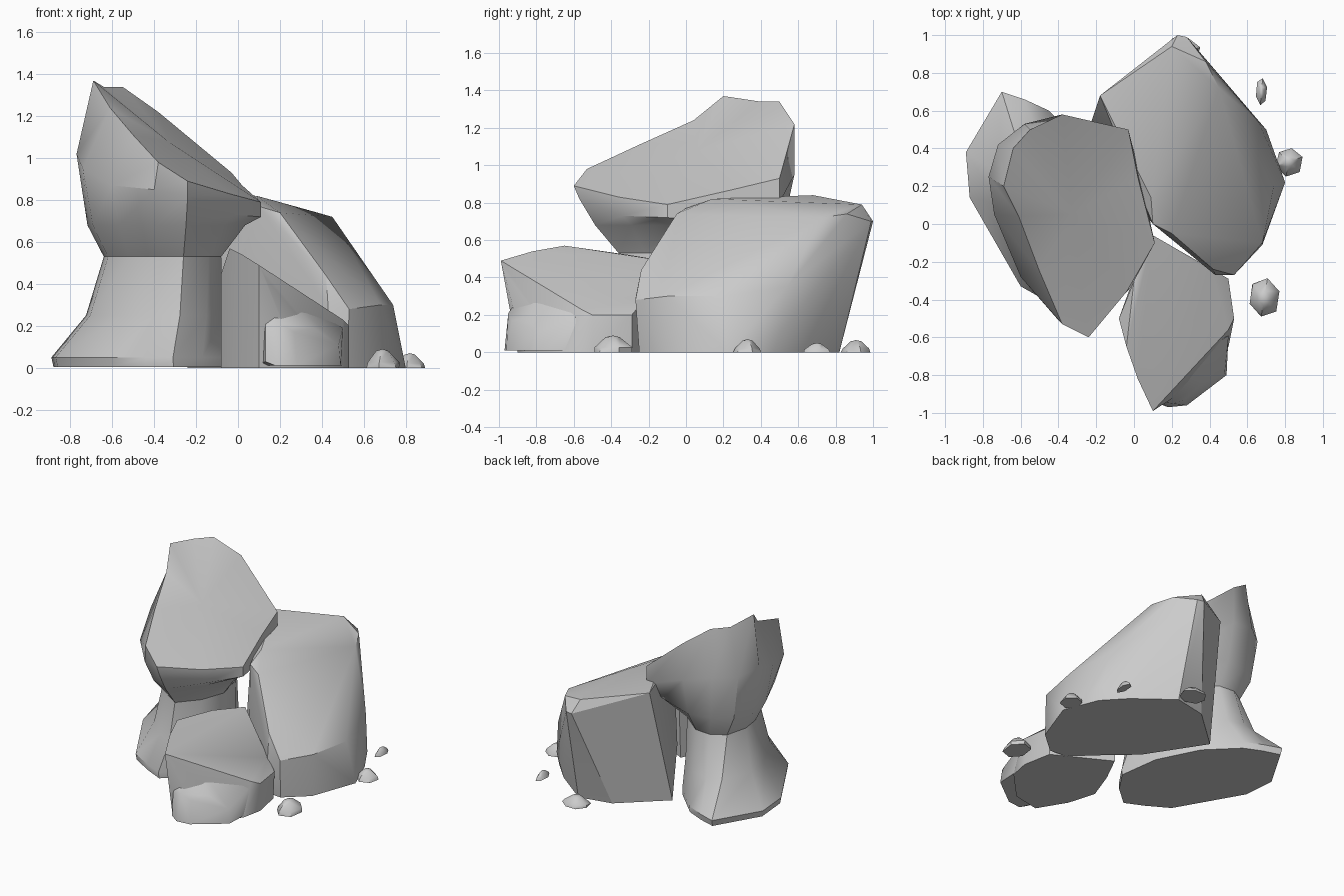
import bpy, bmesh, math, random
from mathutils import Vector

if "Cube" in bpy.data.objects:
    bpy.data.objects.remove(bpy.data.objects["Cube"])

random.seed(4)
stone = bpy.data.materials.new("grey stone")
stone.diffuse_color = (0.6, 0.6, 0.6, 1)
stone.use_nodes = True
stone.node_tree.nodes["Principled BSDF"].inputs["Base Color"].default_value = stone.diffuse_color


def finish(name, bm, angle=30):
    bmesh.ops.recalc_face_normals(bm, faces=bm.faces)
    mesh = bpy.data.meshes.new(name)
    bm.to_mesh(mesh)
    bm.free()
    mesh.materials.append(stone)
    ob = bpy.data.objects.new(name, mesh)
    bpy.context.collection.objects.link(ob)
    bpy.ops.object.select_all(action='DESELECT')
    ob.select_set(True)
    bpy.context.view_layer.objects.active = ob
    bpy.ops.object.shade_smooth_by_angle(angle=math.radians(angle))
    return ob


def hull_rock(name, points, angle=30):
    """Faceted rock wrapped around its corner points."""
    bm = bmesh.new()
    for p in points:
        bm.verts.new(p)
    bmesh.ops.convex_hull(bm, input=bm.verts)
    loose = [v for v in bm.verts if not v.link_faces]
    bmesh.ops.delete(bm, geom=loose, context='VERTS')
    bmesh.ops.dissolve_limit(bm, angle_limit=math.radians(3),
                             verts=bm.verts, edges=bm.edges)
    return finish(name, bm, angle)


def loft_rock(name, rings):
    """Rock skinned through matching rings, bottom to top."""
    bm = bmesh.new()
    rows = [[bm.verts.new(p) for p in ring] for ring in rings]
    n = len(rows[0])
    for low, high in zip(rows, rows[1:]):
        for i in range(n):
            j = (i + 1) % n
            bm.faces.new((low[i], low[j], high[j], high[i]))
    bm.faces.new(rows[0][::-1])
    # the slanted top is fanned around its middle
    mid = bm.verts.new(sum((v.co for v in rows[-1]), Vector()) / n)
    for i in range(n):
        bm.faces.new((rows[-1][i], rows[-1][(i + 1) % n], mid))
    return finish(name, bm, 35)


def level(outline, z):
    return [Vector((x, y, z)) for x, y in outline]


def blend(a, b, t, z):
    return [Vector((*p.lerp(q, t).xy, z)) for p, q in zip(a, b)]


# tall leaning rock: flared foot, narrow waist, wide slanted cap
foot = level([(-.06, -.2), (-.1, .1), (-.25, .4), (-.45, .6), (-.58, .66), (-.7, .7),
              (-.89, .38), (-.87, .14), (-.6, -.33), (-.44, -.42), (-.31, -.48), (-.17, -.36)], .05)
waist = level([(-.08, -.05), (-.13, .16), (-.22, .3), (-.38, .43), (-.5, .44), (-.6, .38),
               (-.64, .22), (-.62, .08), (-.52, -.12), (-.38, -.28), (-.26, -.36), (-.14, -.22)], .53)
cap_side = [Vector(p) for p in (
    (.11, -.1, .72), (.04, .22, .7), (-.03, .5, .8), (-.38, .58, .95), (-.58, .53, 1.0),
    (-.72, .42, 1.0), (-.77, .25, 1.02), (-.74, .05, .95), (-.6, -.28, .87),
    (-.4, -.51, .85), (-.24, -.57, .82), (-.02, -.34, .73))]
cap_top = [Vector(p) for p in (
    (.11, -.1, .79), (.02, .25, .87), (-.03, .5, .93), (-.38, .58, 1.22), (-.55, .5, 1.34),
    (-.64, .4, 1.34), (-.69, .2, 1.37), (-.61, .04, 1.24), (-.5, -.25, 1.11),
    (-.38, -.53, .98), (-.24, -.6, .89), (-.04, -.36, .83))]
loft_rock("tall_rock", [blend(foot, waist, .04, .005), foot, blend(foot, waist, .66, .25),
                        waist, blend(waist, cap_side, .6, .68), cap_side, cap_top])

# broad rock: gently tilted top, sloping right face, back leaning outward
hull_rock("broad_rock", [
    (-.18, .68, .84), (.2, .94, .79), (.23, 1.0, .7), (.28, .99, .7), (.38, .86, .74),
    (.45, .72, .72), (.09, .14, .82), (.03, .25, .82), (.1, .0, .77),
    (.2, -.05, .74), (.42, -.24, .44), (.43, -.27, .29), (.53, -.27, .28),
    (.68, -.1, .3), (.74, .2, .3), (.66, .54, .35), (.7, .5, .1),
    (.8, .22, 0), (.68, -.11, 0), (.52, -.25, 0), (.4, -.24, 0), (.02, .1, 0),
    (-.07, .2, .25), (-.24, .5, 0), (.06, .77, 0), (.3, .82, 0), (.56, .62, 0), (.7, .47, 0)], 25)

# low front rock: slanted slab with an overhanging nose
hull_rock("front_rock", [
    (.1, -.99, .49), (.13, -.97, .43), (.18, -.82, .43), (.5, -.56, .23), (.53, -.5, .2),
    (.5, -.29, .2), (.42, -.26, .27), (.1, -.06, .48), (.0, -.3, .52),
    (-.04, -.65, .57), (-.08, -.5, .45), (.02, -.82, .54),
    (-.08, -.5, 0), (-.02, -.7, 0), (.1, -.9, 0), (.3, -.86, 0), (.5, -.65, 0),
    (.53, -.5, 0), (.49, -.29, 0), (.1, -.08, 0), (.0, -.28, 0)])
# rounded toe sloping up to the slab
hull_rock("front_toe", [
    (.13, -.94, .19), (.2, -.95, .21), (.27, -.93, .17), (.36, -.84, .19), (.48, -.79, .11),
    (.5, -.59, .19), (.22, -.78, .36), (.14, -.9, .28), (.13, -.95, .03),
    (.18, -.97, .01), (.28, -.96, .01), (.49, -.8, .01), (.5, -.6, .01), (.1, -.8, .01)], 45)


# scattered pebbles
def pebble(name, x, y, rx, ry, h, sides):
    pts = []
    for scale, z in ((1, 0), (.9, .3 * h), (.35, .9 * h)):
        for i in range(sides):
            a = math.tau * (i + .3) / sides
            r = scale * random.uniform(.88, 1.05)
            pts.append((x + rx * r * math.cos(a), y + ry * r * math.sin(a), z))
    hull_rock(name, pts + [(x, y, h)], 40)


pebble("front_pebble", .69, -.39, .09, .115, .09, 6)
pebble("side_pebble", .82, .33, .075, .08, .07, 6)
pebble("back_pebble", .675, .7, .03, .075, .05, 6)
pebble("rear_pebble", .25, .91, .1, .09, .065, 7)
